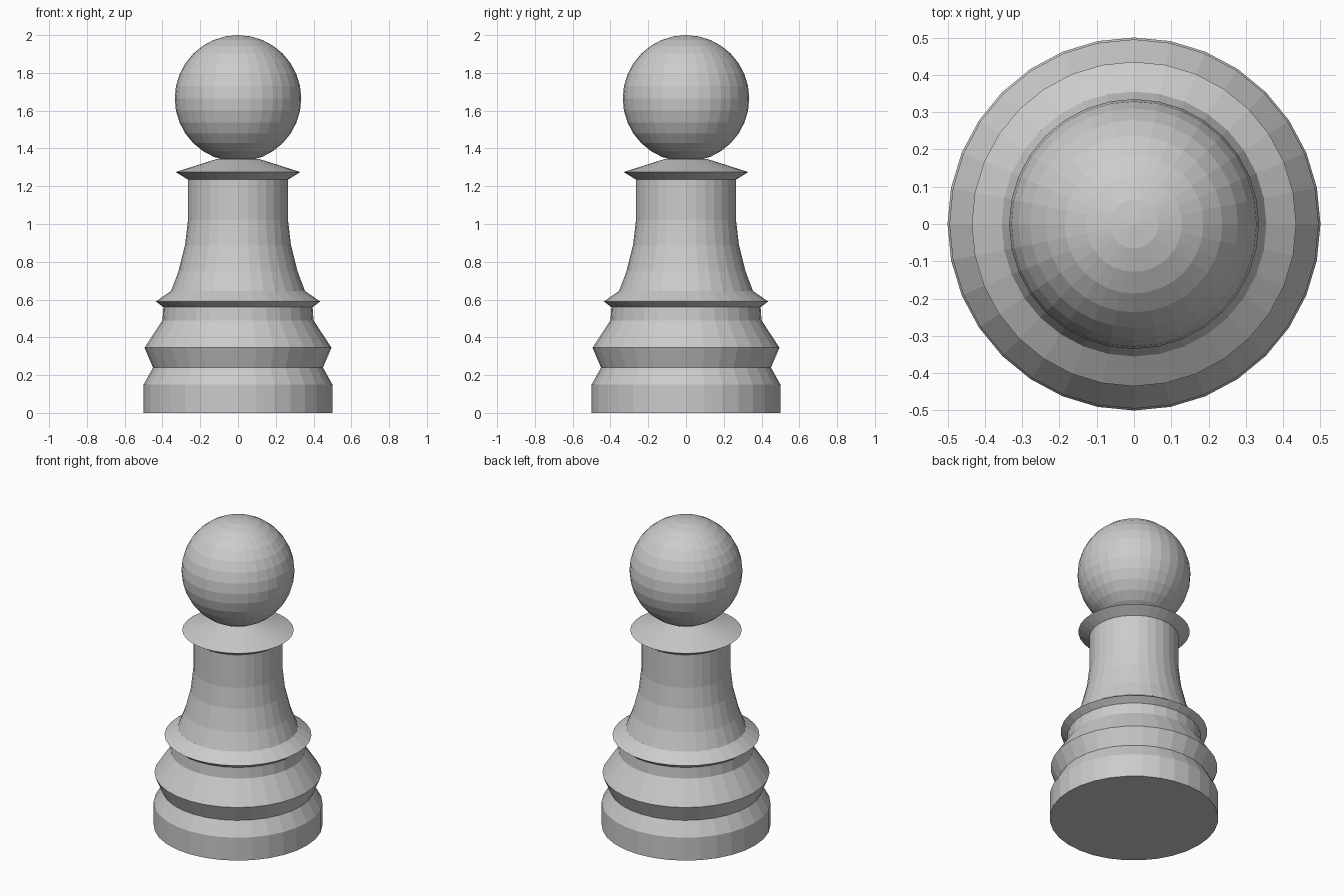
import bpy, bmesh, math

if "Cube" in bpy.data.objects:
    bpy.data.objects.remove(bpy.data.objects["Cube"])

SIDES = 32


def lathe(name, profile):
    """Revolve (radius, height) points around z and cap both ends."""
    bm = bmesh.new()
    rings = [[bm.verts.new((r * math.cos(2 * math.pi * i / SIDES),
                            r * math.sin(2 * math.pi * i / SIDES), z))
              for i in range(SIDES)] for r, z in profile]
    for low, high in zip(rings, rings[1:]):
        for i in range(SIDES):
            j = (i + 1) % SIDES
            bm.faces.new((low[i], low[j], high[j], high[i]))
    bm.faces.new(rings[0][::-1])
    bm.faces.new(rings[-1])
    mesh = bpy.data.meshes.new(name)
    bm.to_mesh(mesh)
    bm.free()
    obj = bpy.data.objects.new(name, mesh)
    bpy.context.collection.objects.link(obj)
    return obj


# Turned body: stepped base, lower flange, tapering stem, neck collar
lathe("pawn_body", [
    (0.50, 0.0), (0.50, 0.15), (0.45, 0.24),
    (0.495, 0.345), (0.40, 0.49), (0.395, 0.56),
    (0.435, 0.59), (0.355, 0.645),
    (0.315, 0.75), (0.28, 0.89), (0.265, 1.02), (0.265, 1.235),
    (0.33, 1.275), (0.11, 1.345),
])

# Ball head
bpy.ops.mesh.primitive_uv_sphere_add(segments=SIDES, ring_count=16,
                                     radius=0.335, location=(0, 0, 1.665))
bpy.context.object.name = "pawn_head"
